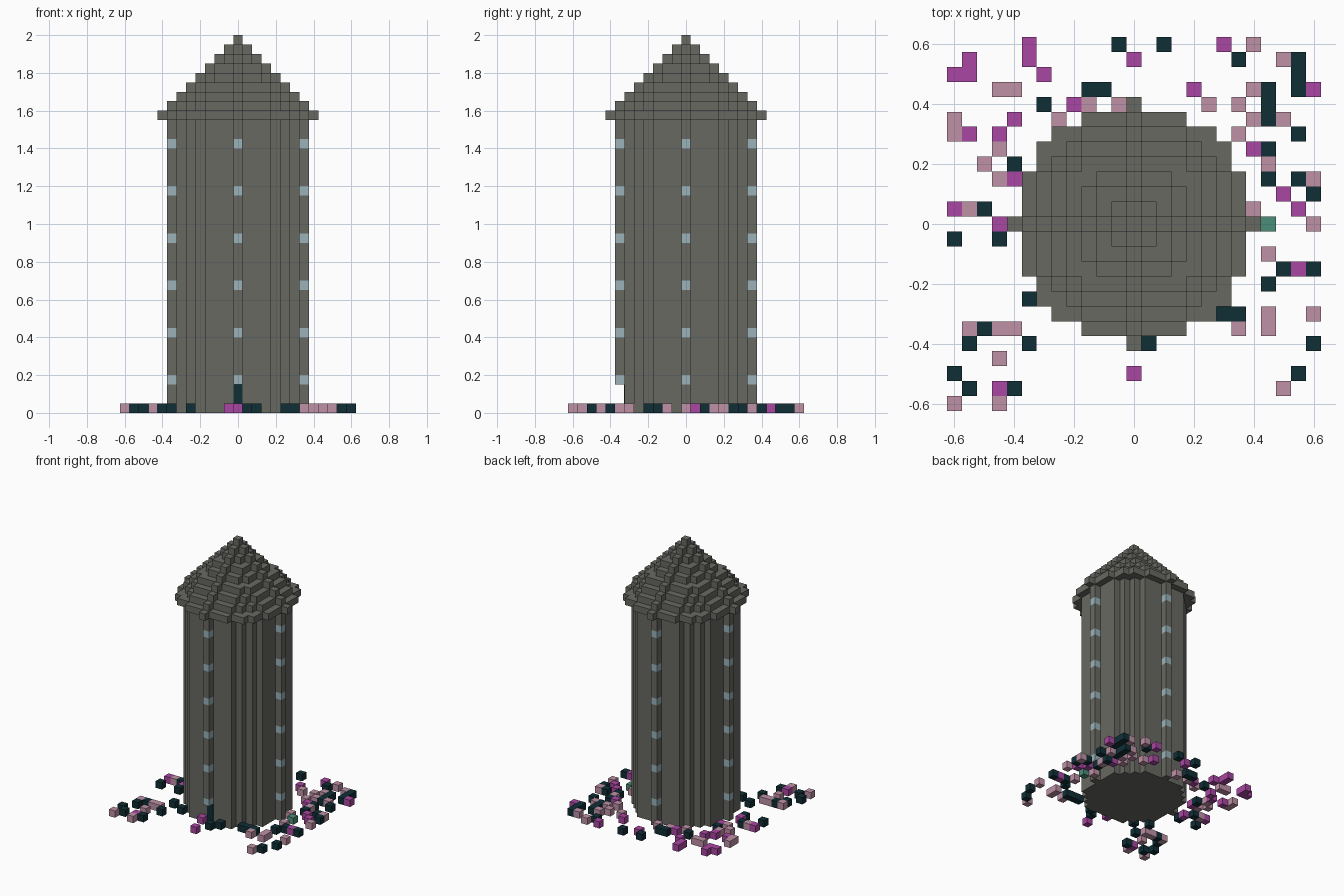
import bpy
import bmesh
from mathutils import Matrix, Vector

U = 0.05           # edge of one building block
TOWER_R = 7        # tower radius in blocks
WALL_H = 31        # wall height in blocks

if "Cube" in bpy.data.objects:
    bpy.data.objects.remove(bpy.data.objects["Cube"], do_unlink=True)


def material(name, r, g, b):
    mat = bpy.data.materials.new(name)
    mat.use_nodes = True
    color = (r, g, b, 1)
    mat.diffuse_color = color
    mat.node_tree.nodes["Principled BSDF"].inputs["Base Color"].default_value = color
    return mat


stone = material("grey stone", 0.138, 0.138, 0.123)
glass = material("pale blue glass", 0.32, 0.45, 0.49)
dark = material("dark teal", 0.005, 0.028, 0.036)
magenta = material("magenta", 0.40, 0.063, 0.36)
pink = material("dusty pink", 0.52, 0.285, 0.38)
green = material("leaf green", 0.07, 0.27, 0.19)


def finish(name, bm, *mats):
    bmesh.ops.recalc_face_normals(bm, faces=bm.faces)
    mesh = bpy.data.meshes.new(name)
    bm.to_mesh(mesh)
    bm.free()
    for mat in mats:
        mesh.materials.append(mat)
    obj = bpy.data.objects.new(name, mesh)
    bpy.context.collection.objects.link(obj)


def add_box(bm, center, size, slot=0):
    mat = Matrix.Translation(Vector(center) * U) @ Matrix.Diagonal((*(Vector(size) * U), 1))
    verts = bmesh.ops.create_cube(bm, size=1, matrix=mat)["verts"]
    for face in {f for v in verts for f in v.link_faces}:
        face.material_index = slot


def stepped_disc(name, radius, bottom, height, skip=()):
    """Block-stepped disc, extruded upward from its cells."""
    bm = bmesh.new()
    span = range(-radius, radius + 1)
    corners = ((-.5, -.5), (.5, -.5), (.5, .5), (-.5, .5))
    for x in span:
        for y in span:
            if x * x + y * y <= radius * radius and (x, y) not in skip:
                bm.faces.new([bm.verts.new(((x + i) * U, (y + j) * U, bottom * U))
                              for i, j in corners])
    bmesh.ops.remove_doubles(bm, verts=bm.verts, dist=U / 100)
    top = bmesh.ops.extrude_face_region(bm, geom=bm.faces[:], use_keep_orig=True)["geom"]
    bmesh.ops.translate(bm, vec=(0, 0, height * U),
                        verts=[v for v in top if isinstance(v, bmesh.types.BMVert)])
    finish(name, bm, stone)


def plant(name, mat, rows):
    """One-block plants, given as the x places in each row y."""
    bm = bmesh.new()
    for y, places in rows.items():
        for x in places:
            add_box(bm, (x, y, .5), (1, 1, 1))
    finish(name, bm, mat)


# Tower wall, leaving slots for the four window ribs
ribs = {"front": (0, -TOWER_R), "back": (0, TOWER_R),
        "left": (TOWER_R, 0), "right": (-TOWER_R, 0)}
stepped_disc("tower_wall", TOWER_R, 0, WALL_H, skip=ribs.values())

# Window ribs: stone with evenly spaced glass blocks, open at the doorway
for side, (x, y) in ribs.items():
    bm = bmesh.new()
    for z in range(3 if side == "front" else 0, WALL_H):
        add_box(bm, (x, y, z + .5), (1, 1, 1), slot=int(z % 5 == 3 and z < 30))
    finish(side + "_window_rib", bm, stone, glass)

# Door at the back of the front recess
bm = bmesh.new()
add_box(bm, (0, -6.5, 1.5), (1, .1, 3))
finish("door", bm, dark)

# Conical roof of shrinking layers
for layer in range(9):
    stepped_disc("roof_layer_%d" % layer, 8 - layer, WALL_H + layer, 1)

# Flowers and shrubs scattered around the base
plant("magenta_flowers", magenta, {
    12: [-7, 6], 11: [-11, -7, 0], 10: [-12, -11, -6], 9: [4, 12], 8: [-4],
    7: [-8], 6: [-11, -9], 5: [8], 3: [-8], 2: [10], 1: [-12, 11], 0: [-9],
    -3: [11], -7: [-1], -10: [0], -11: [-9]})
plant("pink_flowers", pink, {
    12: [8], 11: [10], 9: [-9, -8, 8], 8: [-3, -1, 5, 7], 7: [-12, -5, 8, 10],
    6: [-12, 7], 5: [-9], 4: [-10, 9], 3: [-9, 12], 1: [-11, 8], 0: [12],
    -2: [9], -6: [9, 12], -7: [-11, -9, -8, 7, 9], -9: [-9], -11: [10],
    -12: [-12, -9]})
plant("dark_shrubs", dark, {
    12: [-1, 2], 11: [7, 11], 10: [11], 9: [-3, -2, 9, 11], 8: [-6, 9], 7: [9],
    6: [11], 5: [9], 4: [-8], 3: [9, 11], 2: [12], 1: [-10], -1: [-12, -9],
    -3: [10, 12], -4: [9], -5: [-7], -6: [-5, 5, 6, 7], -7: [-10, 2],
    -8: [-11, -7, 1, 12], -10: [-12, 11], -11: [-11, -8]})
plant("green_sprout", green, {0: [9]})
